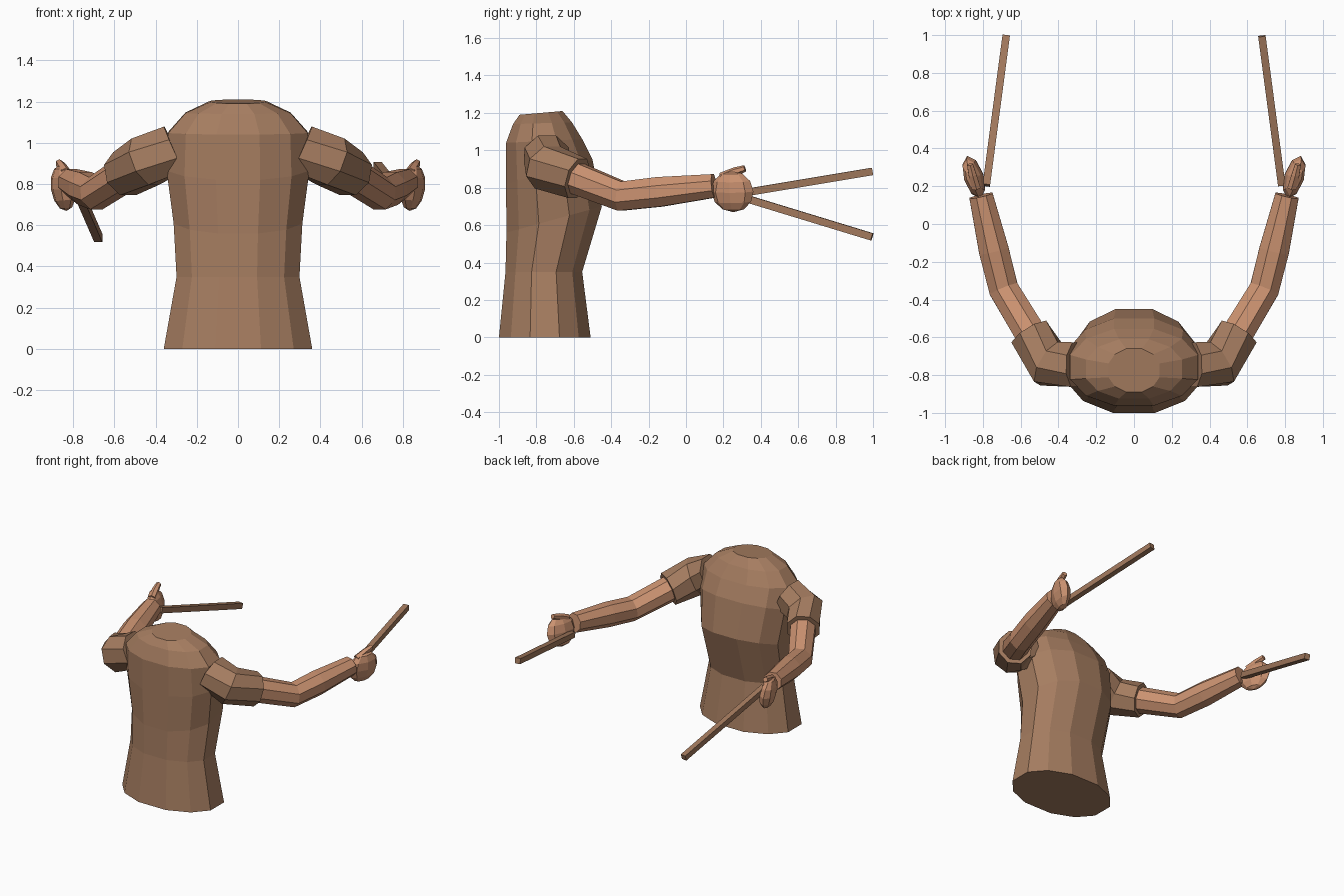
import bpy, bmesh, math
from mathutils import Vector, Matrix

if "Cube" in bpy.data.objects:
    bpy.data.objects.remove(bpy.data.objects["Cube"])


def material(name, rgb):
    m = bpy.data.materials.new(name)
    m.diffuse_color = (*rgb, 1)
    m.use_nodes = True
    m.node_tree.nodes["Principled BSDF"].inputs["Base Color"].default_value = m.diffuse_color
    return m


SHIRT = material("shirt_brown", (0.38, 0.205, 0.118))
SKIN = material("skin_tan", (0.60, 0.29, 0.165))
WOOD = material("stick_wood", (0.36, 0.19, 0.108))


def finish(bm, name, mat, side=1):
    """Mirror to the wanted side and make a flat-shaded object."""
    for v in bm.verts:
        v.co.x *= side
    bmesh.ops.recalc_face_normals(bm, faces=bm.faces)
    me = bpy.data.meshes.new(name)
    bm.to_mesh(me)
    bm.free()
    me.materials.append(mat)
    ob = bpy.data.objects.new(name, me)
    bpy.context.collection.objects.link(ob)
    return ob


def loft(rings):
    """Skin a list of equal rings and cap both ends."""
    bm = bmesh.new()
    rows = [[bm.verts.new(p) for p in ring] for ring in rings]
    n = len(rows[0])
    for a, b in zip(rows, rows[1:]):
        for i in range(n):
            j = (i + 1) % n
            bm.faces.new((a[i], a[j], b[j], b[i]))
    bm.faces.new(rows[0])
    bm.faces.new(rows[-1])
    return bm


def tube(path, sides):
    """Tube along (x, y, z, radius) points with mitred joints."""
    pts = [Vector(p[:3]) for p in path]
    rings = []
    for k, p in enumerate(pts):
        before = (p - pts[k - 1]).normalized() if k else Vector()
        after = (pts[k + 1] - p).normalized() if k < len(pts) - 1 else Vector()
        t = (before + after).normalized()
        u = t.cross(Vector((0, 0, 1))).normalized()
        w = u.cross(t)
        r = path[k][3]
        angles = [2 * math.pi * (i + 0.5) / sides for i in range(sides)]
        rings.append([p + r * (math.cos(a) * u + math.sin(a) * w) for a in angles])
    return loft(rings)


# Torso: twelve-sided rings (front z, back z, front y, back y, half width)
quarter = [(0.31, 1), (0.75, 0.74), (1, 0.32)]
section = (quarter + [(x, -y) for x, y in reversed(quarter)]
           + [(-x, -y) for x, y in quarter] + [(-x, y) for x, y in reversed(quarter)])
levels = [
    (0.00, 0.00, -1.000, -0.510, 0.360),
    (0.35, 0.35, -0.965, -0.555, 0.298),
    (0.56, 0.70, -0.960, -0.450, 0.312),
    (0.82, 0.95, -0.962, -0.500, 0.346),
    (1.04, 1.06, -0.962, -0.555, 0.338),
    (1.14, 1.15, -0.925, -0.610, 0.255),
    (1.19, 1.21, -0.890, -0.660, 0.135),
]
rings = []
for zf, zb, yf, yb, hw in levels:
    rings.append([(hw * x, (yf + yb) / 2 + y * (yb - yf) / 2,
                   (zf + zb) / 2 + y * (zb - zf) / 2) for x, y in section])
finish(loft(rings), "torso", SHIRT)

# Arms, hands and sticks on both sides
for side, label in ((1, "right"), (-1, "left")):
    sleeve = [(0.31, -0.745, 0.97, 0.128), (0.45, -0.74, 0.908, 0.132),
              (0.55, -0.58, 0.85, 0.118)]
    finish(tube(sleeve, 8), label + "_sleeve", SHIRT, side)

    forearm = [(0.53, -0.61, 0.86, 0.09), (0.69, -0.345, 0.755, 0.085),
               (0.742, -0.14, 0.778, 0.086), (0.81, 0.15, 0.81, 0.068)]
    finish(tube(forearm, 8), label + "_forearm", SKIN, side)

    # Closed fist, turned slightly outward
    bm = bmesh.new()
    place = (Matrix.Translation((0.848, 0.248, 0.78))
             @ Matrix.Rotation(-0.3, 4, 'Z') @ Matrix.Rotation(0.15, 4, 'Y')
             @ Matrix.Diagonal((0.052, 0.118, 0.112, 1)))
    bmesh.ops.create_uvsphere(bm, u_segments=8, v_segments=6, radius=1, matrix=place)
    finish(bm, label + "_fist", SKIN, side)

    thumb = [(0.835, 0.19, 0.855, 0.026), (0.855, 0.26, 0.885, 0.024),
             (0.868, 0.315, 0.903, 0.018)]
    finish(tube(thumb, 6), label + "_thumb", SKIN, side)

    # Square stick: one raised, one lowered
    z0, z1 = (0.755, 0.887) if side == 1 else (0.778, 0.537)
    stick = [(0.782, 0.205, z0, 0.028), (0.677, 0.995, z1, 0.028)]
    finish(tube(stick, 4), label + "_stick", WOOD, side)
